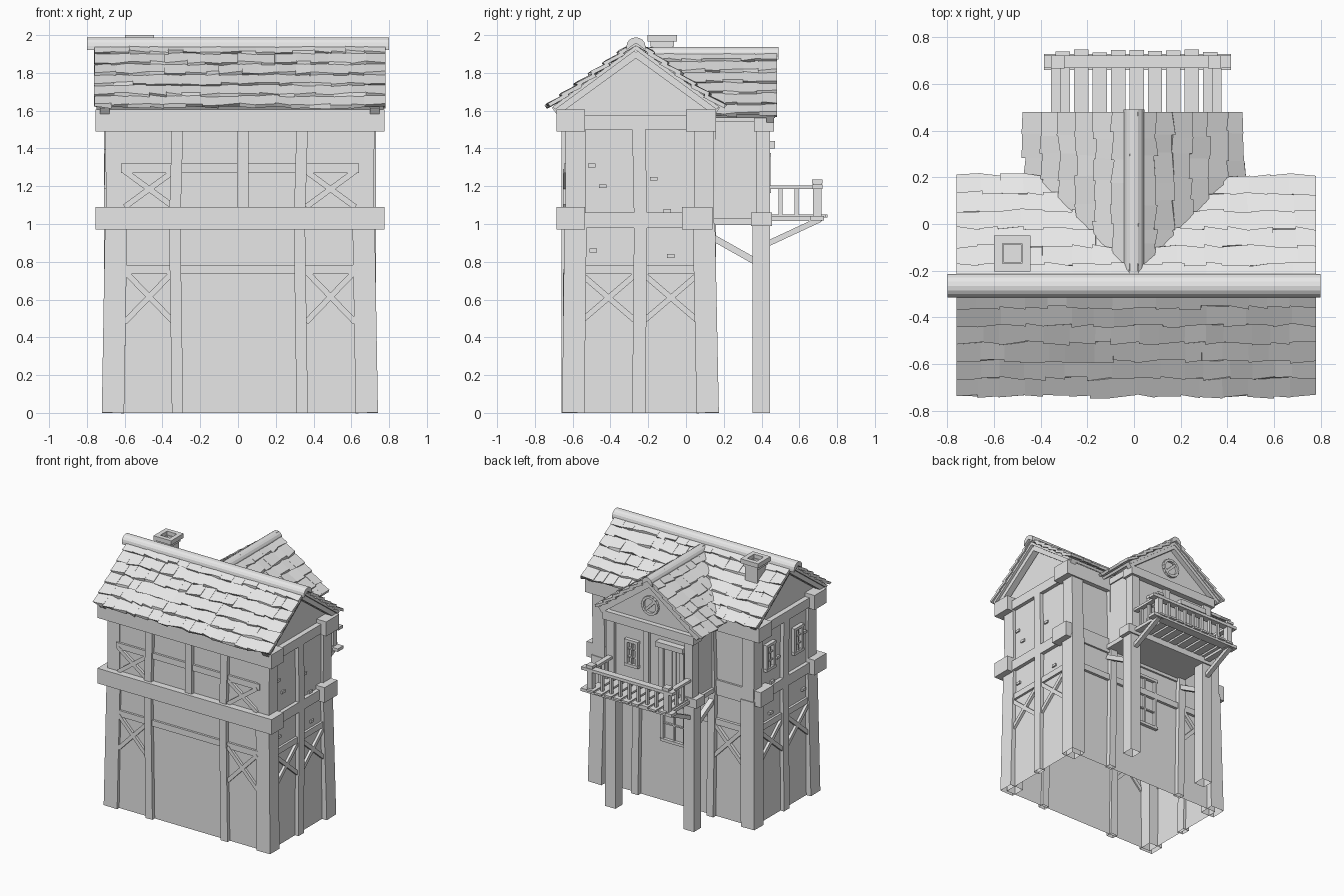
import bpy, bmesh, math, random
from mathutils import Matrix, Vector

random.seed(7)
if "Cube" in bpy.data.objects:
    bpy.data.objects.remove(bpy.data.objects["Cube"], do_unlink=True)

parts = {}
CX = 0.01                      # middle of the house in x
RIDGE = -0.265                 # main ridge in y


def part(name):
    if name not in parts:
        parts[name] = bmesh.new()
    return parts[name]


def frame(u, v, n, loc):
    m = Matrix((u, v, n)).transposed().to_4x4()
    m.translation = loc
    return m


def block(name, m, size, loc=(0, 0, 0)):
    """Cube of a given size placed in a local frame."""
    mat = m @ Matrix.Translation(loc) @ Matrix.Diagonal((*size, 1))
    return bmesh.ops.create_cube(part(name), size=1, matrix=mat)["verts"]


def box(name, x0, x1, y0, y1, z0, z1):
    return block(name, Matrix(), (x1 - x0, y1 - y0, z1 - z0),
                 ((x0 + x1) / 2, (y0 + y1) / 2, (z0 + z1) / 2))


def beam(name, a, b, w, d, side=(1, 0, 0)):
    """Timber from a to b, w wide along side and d deep."""
    a, b = Vector(a), Vector(b)
    n = (b - a).normalized()
    v = n.cross(Vector(side)).normalized()
    return block(name, frame(v.cross(n), v, n, (a + b) / 2), (w, d, (b - a).length))


def prism(name, pts, axis, a, b):
    """Extrude a (horizontal, z) outline along x or y."""
    bm = part(name)
    rings = [[bm.verts.new((t, p, z) if axis == "x" else (p, t, z)) for p, z in pts] for t in (a, b)]
    k = len(pts)
    faces = [bm.faces.new(r) for r in rings]
    for i in range(k):
        j = (i + 1) % k
        faces.append(bm.faces.new((rings[0][i], rings[0][j], rings[1][j], rings[1][i])))
    bmesh.ops.recalc_face_normals(bm, faces=faces)


def cross(name, p, q, z0, z1, side):
    """Pair of crossed braces between two uprights."""
    for za, zb in ((z0, z1), (z1, z0)):
        beam(name, (*p, za), (*q, zb), 0.03, 0.03, side)


def window(name, loc, u, n, w, h):
    m = frame(Vector(u), Vector((0, 0, 1)), Vector(n), Vector(loc))
    for s in (-1, 1):
        block(name, m, (0.022, h, 0.035), (s * w / 2, 0, 0))
        block(name, m, (w + 0.03, 0.022, 0.04), (0, s * h / 2, 0))
        block(name, m, (w, 0.01, 0.02), (0, s * h / 6, 0))
    block(name, m, (0.012, h, 0.022))


def shingles(name, eave, u, v, width, length, rows, cols):
    """Deck with overlapping, uneven shingles laid on it."""
    u, v, eave = Vector(u), Vector(v).normalized(), Vector(eave)
    m = frame(u, v, u.cross(v), eave)
    block(name + "_deck", m, (width - 0.02, length - 0.02, 0.02), (width / 2, length / 2 + 0.01, -0.008))
    step, tw = length / rows, width / cols
    for r in range(rows):
        cuts = [0] + [tw * (c + random.uniform(-.2, .2)) for c in range(1, cols)] + [width]
        for x0, x1 in zip(cuts, cuts[1:]):
            loc = m @ Matrix.Translation(((x0 + x1) / 2, step * (r + 0.62), 0.014))
            loc = loc @ Matrix.Rotation(-0.14 + random.uniform(-.03, .03), 4, "X")
            loc = loc @ Matrix.Rotation(random.uniform(-.04, .04), 4, "Y")
            for p in block(name, loc, (x1 - x0 + 0.002, step * 1.28, 0.02)):
                p.co += v * random.uniform(-.012, .012)


# Walls and gable
box("main_wall", -0.68, 0.70, -0.63, 0.125, 0, 1.56)
prism("gable_wall", [(-.64, 1.55), (-.64, 1.63), (RIDGE, 1.91), (.13, 1.63), (.13, 1.55)],
      "x", -0.67, 0.69)

# Long belts at floor and eave height, with shorter side belts
for z0, z1, yb in ((0.97, 1.09, 0.13), (1.49, 1.605, 0.15)):
    box("front_belt", -0.755, 0.775, -0.685, -0.535, z0, z1)
    box("back_belt", -0.755, 0.775, yb - 0.15, yb + 0.01, z0, z1)
    for s in (-1, 1):
        x = CX + s * 0.70
        box("side_belt", x - 0.02, x + 0.02, -0.6, 0.1, z0 + 0.01, z1 - 0.03)

# Corner posts, flared toward the ground
for s in (-1, 1):
    for y0, y1 in ((-0.597, -0.585), (0.115, 0.095)):
        beam("corner_post", (CX + s * 0.672, y0, 0), (CX + s * 0.655, y1, 1.0), 0.118, 0.118)
        beam("corner_post", (CX + s * 0.655, y1, 1.0), (CX + s * 0.66, y1, 1.52), 0.105, 0.105)

# Front and back framing
for y in (-0.635, 0.135):
    for s in (-1, 1):
        x = CX + s * 0.33
        beam("inner_post", (x, y, 0), (x - 0.015, y, 1.0), 0.06, 0.05)
        beam("inner_post", (x - 0.015, y, 1.0), (x, y, 1.52), 0.06, 0.05)
        if y < 0:
            cross("brace", (CX + s * 0.61, y), (CX + s * 0.35, y), 1.09, 1.28, (1, 0, 0))
        if y < 0 or s < 0:
            cross("brace", (CX + s * 0.61, y), (CX + s * 0.35, y), 0.48, 0.75, (1, 0, 0))
    box("rail", -0.62, 0.64, y - 0.012, y + 0.012, 0.736, 0.784)
box("rail", -0.62, 0.64, -0.647, -0.62, 1.271, 1.319)
box("centre_post", -0.005, 0.055, -0.66, -0.6, 1.08, 1.5)

# Side framing
for s in (-1, 1):
    x = CX + s * 0.695
    beam("side_post", (x, -0.25, 0), (x, -0.24, 1.0), 0.05, 0.07)
    beam("side_post", (x, -0.24, 1.0), (x, -0.25, 1.52), 0.05, 0.07)
    box("side_rail", x - 0.013, x + 0.013, -0.56, 0.08, 0.735, 0.782)
    for y0, y1 in ((-0.55, -0.27), (0.06, -0.22)):
        cross("side_brace", (x, y0), (x, y1), 0.49, 0.73, (0, 1, 0))
    # Stones showing through the plaster
    for y, z in ((-.49, .86), (-.08, .83), (-.44, 1.2), (-.17, 1.24), (-.5, 1.31), (-.1, 1.07)):
        box("wall_stone", x - 0.012, x + 0.006, y - 0.02, y + 0.02, z - 0.01, z + 0.01)

# Windows
for y in (-0.06, -0.41):
    window("side_window", (-0.69, y, 1.29), (0, -1, 0), (-1, 0, 0), 0.09, 0.19)
window("lower_back_window", (0.01, 0.13, 0.69), (-1, 0, 0), (0, 1, 0), 0.2, 0.4)
window("wing_window", (0.17, 0.43, 1.27), (-1, 0, 0), (0, 1, 0), 0.09, 0.19)

# Main roof with bargeboards and a rounded ridge cap
for s in (-1, 1):
    eave = Vector((s * 0.77 + CX, RIDGE + s * 0.455, 1.608))
    shingles("main_roof", eave, (-s, 0, 0), (0, -s * 0.455, 0.335), 1.54, 0.565, 6, 16)
    for e in (-1, 1):
        x = CX + e * 0.715
        beam("bargeboard", (x, RIDGE + s * 0.43, 1.595), (x, RIDGE, 1.908), 0.05, 0.05)


def ridge_cap(name, centre, z, r, axis, a, b):
    pts = [(centre - r, z - 0.02)]
    pts += [(centre + r * math.cos(t), z + 0.046 * math.sin(t))
            for t in [math.pi * (8 - i) / 8 for i in range(9)]]
    prism(name, pts + [(centre + r, z - 0.02), (centre, z + 0.015)], axis, a, b)


ridge_cap("main_ridge_cap", RIDGE, 1.942, 0.05, "x", -0.80, 0.80)

# Chimney with a hollow cap
box("chimney", -0.577, -0.467, -0.181, -0.071, 1.7, 1.95)
for s in (-1, 1):
    for r, w, z0, z1 in ((0.06, 0.035, 1.965, 2.0), (0.05, 0.025, 1.94, 1.97)):
        x, y, e = -0.522 + s * r, -0.126 + s * r, r + w / 2
        box("chimney_cap", x - w / 2, x + w / 2, -0.126 - e, -0.126 + e, z0, z1)
        box("chimney_cap", -0.522 - e, -0.522 + e, y - w / 2, y + w / 2, z0, z1)

# Rear wing: walls, gable, timbers and stilts
box("wing_wall", -0.34, 0.36, 0.1, 0.42, 1.02, 1.55)
prism("wing_gable", [(-.35, 1.54), (-.35, 1.59), (CX, 1.87), (.37, 1.59), (.37, 1.54)],
      "y", 0.1, 0.425)
box("wing_floor", -0.36, 0.38, 0.1, 0.44, 0.995, 1.03)
box("wing_sill", -0.41, 0.43, 0.345, 0.455, 0.99, 1.06)
box("wing_tie_beam", -0.39, 0.41, 0.36, 0.465, 1.49, 1.56)
for s in (-1, 1):
    x = CX + s * 0.345
    box("stilt", x - 0.045, x + 0.045, 0.352, 0.444, 0, 1.0)
    box("wing_post", x - 0.035, x + 0.035, 0.37, 0.445, 1.05, 1.5)
    beam("stilt_brace", (x, 0.13, 0.935), (x, 0.37, 0.80), 0.04, 0.035)
    beam("balcony_brace", (x, 0.42, 0.89), (x, 0.71, 1.025), 0.035, 0.03)
    shingles("wing_roof", (s * 0.455, 0.48 if s < 0 else -0.2, 1.563), (0, s, 0),
             (-s * 0.455, 0, 0.34), 0.68, 0.568, 6, 7)
    beam("wing_bargeboard", (s * 0.43, 0.445, 1.555), (0, 0.445, 1.875), 0.04, 0.045, (0, 1, 0))
ridge_cap("wing_ridge_cap", 0, 1.892, 0.045, "y", -0.21, 0.49)

# Round gable ornament
ring = [Vector((CX + 0.065 * math.cos(i * math.tau / 16), 0.432,
                1.69 + 0.065 * math.sin(i * math.tau / 16))) for i in range(16)]
for i in range(16):
    beam("gable_ring", ring[i - 1], ring[i], 0.025, 0.02, (0, 1, 0))
beam("gable_ring", ring[6], ring[14], 0.02, 0.02, (0, 1, 0))

# Balcony door
for x in (-0.09, -0.27):
    box("door_frame", x - 0.02, x + 0.02, 0.41, 0.445, 1.05, 1.42)
box("door_lintel", -0.3, -0.06, 0.41, 0.472, 1.40, 1.44)
for i in range(4):
    x = -0.25 + i * 0.036
    box("door", x, x + 0.033, 0.41, 0.43, 1.05, 1.4)
box("wing_stud", 0.02, 0.07, 0.41, 0.44, 1.05, 1.5)

# Balcony floor, rails and balusters
for i in range(9):
    x = -0.305 + i * 0.079
    box("balcony_plank", x - 0.031, x + 0.031, 0.43, 0.745 + random.uniform(-.01, .004), 1.035, 1.05)
    if 0 < i < 8:
        box("baluster", x - 0.01, x + 0.01, 0.685, 0.705, 1.04, 1.195)
box("balcony_beam", -0.385, 0.415, 0.66, 0.73, 1.018, 1.042)
box("balcony_rail", -0.385, 0.415, 0.668, 0.722, 1.185, 1.208)
for s in (-1, 1):
    x = CX + s * 0.335
    box("balcony_post", x - 0.022, x + 0.022, 0.673, 0.717, 1.02, 1.22)
    box("post_cap", x - 0.028, x + 0.028, 0.667, 0.723, 1.215, 1.235)
    box("side_handrail", x + s * 0.01 - 0.02, x + s * 0.01 + 0.02, 0.43, 0.7, 1.185, 1.205)
    box("balcony_side_beam", x - 0.025, x + 0.025, 0.43, 0.72, 1.015, 1.04)
    for y in (0.5, 0.585):
        box("baluster", x - 0.01, x + 0.01, y - 0.01, y + 0.01, 1.04, 1.19)

# One plain colour on everything; walls and posts are open underneath
grey = bpy.data.materials.new("plain_grey")
grey.use_nodes = True
grey.diffuse_color = (0.8, 0.8, 0.8, 1)
grey.node_tree.nodes["Principled BSDF"].inputs["Base Color"].default_value = (0.8, 0.8, 0.8, 1)
for name, bm in parts.items():
    bm.normal_update()
    bottoms = [f for f in bm.faces if f.normal.z < -0.9 and f.calc_center_median().z < 0.02]
    bmesh.ops.delete(bm, geom=bottoms, context="FACES")
    mesh = bpy.data.meshes.new(name)
    bm.to_mesh(mesh)
    bm.free()
    mesh.materials.append(grey)
    bpy.context.collection.objects.link(bpy.data.objects.new(name, mesh))
